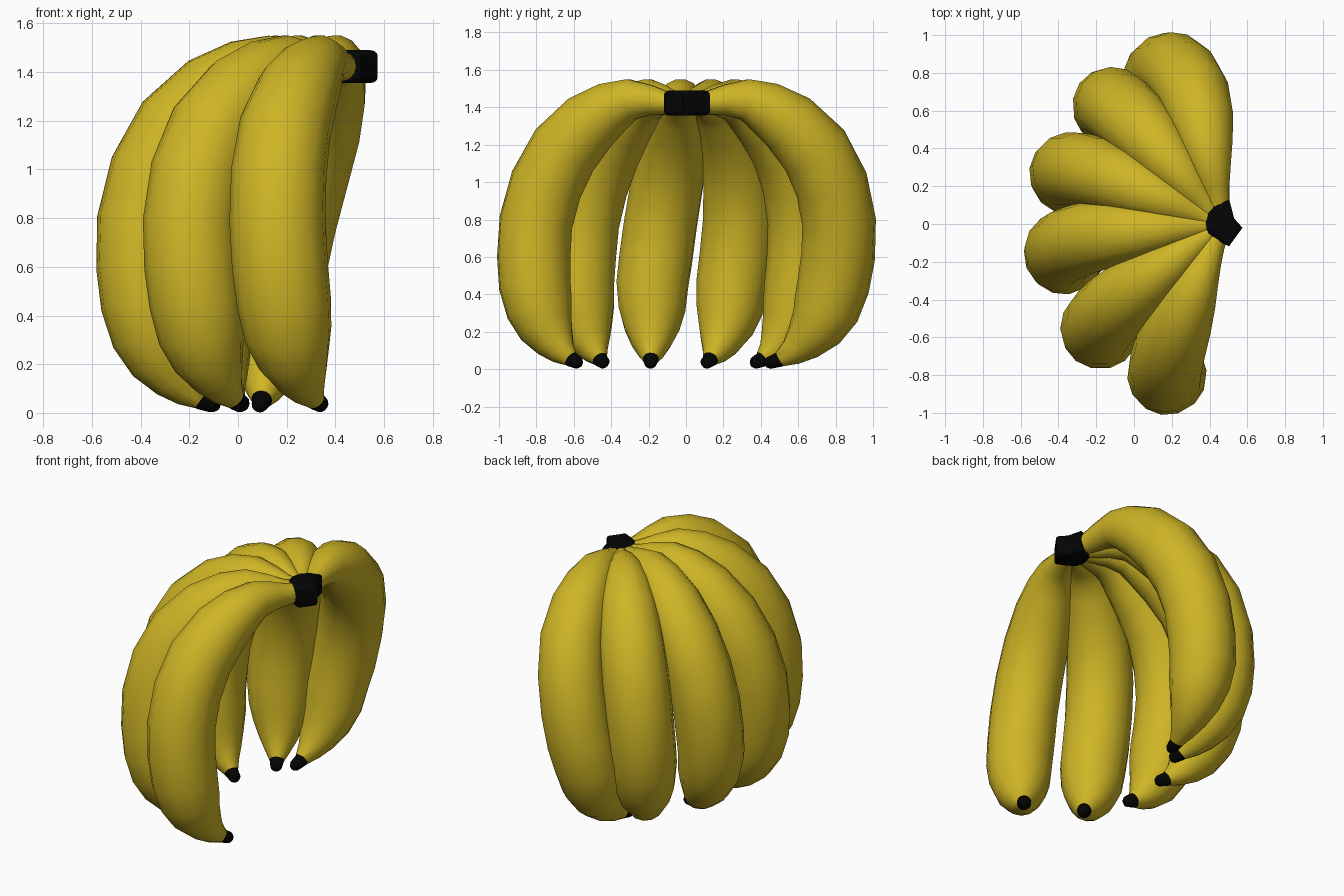
import bpy, bmesh, math
from mathutils import Vector

if "Cube" in bpy.data.objects:
    bpy.data.objects.remove(bpy.data.objects["Cube"])


def material(name, rgb):
    m = bpy.data.materials.new(name)
    m.diffuse_color = (*rgb, 1)
    m.use_nodes = True
    m.node_tree.nodes["Principled BSDF"].inputs["Base Color"].default_value = m.diffuse_color
    return m


yellow = material("banana yellow", (0.62, 0.462, 0.019))
black = material("dark brown black", (0.001, 0.0012, 0.0012))

CROWN = Vector((0.465, 0.0, 0.0))
REACH = 0.865
SIDES = 14

# Upper half: distance from the crown, height, radius
UPPER = [(0.03, 1.422, 0.055), (0.12, 1.425, 0.064), (0.21, 1.438, 0.083),
         (0.32, 1.442, 0.112), (0.43, 1.40, 0.143), (0.56, 1.318, 0.171),
         (0.705, 1.17, 0.19), (0.805, 0.985, 0.197), (0.858, 0.785, 0.198)]
# Lower half: blend from the belly towards the tip, height, radius
LOWER = [(0.0, 0.60, 0.198), (0.04, 0.45, 0.194), (0.15, 0.32, 0.18),
         (0.30, 0.222, 0.15), (0.50, 0.143, 0.11), (0.68, 0.088, 0.072),
         (0.85, 0.054, 0.043), (0.86, 0.052, 0.041), (1.02, 0.033, 0.033),
         (1.07, 0.028, 0.020)]
TIP_RINGS = 3

# Per banana: direction around the crown above and below (degrees), tip position
BANANAS = [(101, 112, (0.09, 0.45)), (130, 134, (0.01, 0.37)),
           (157, 163, (-0.10, 0.11)), (185, 192, (-0.11, -0.19)),
           (217, 222, (0.02, -0.44)), (247, 251, (0.34, -0.58))]


def heading(high, low, z):
    """Direction at height z, turning from high to low down the banana."""
    s = min(max((1.25 - z) / 0.8, 0), 1)
    a = math.radians(high + (low - high) * s)
    return Vector((math.cos(a), math.sin(a), 0))


def banana(name, high, low, tip):
    tip = Vector((*tip, 0))
    path = [(CROWN + heading(high, low, z) * d + Vector((0, 0, z)), r)
            for d, z, r in UPPER]
    path += [((CROWN + heading(high, low, z) * REACH).lerp(tip, w) + Vector((0, 0, z)), r)
             for w, z, r in LOWER]
    mid = heading((high + low) / 2, (high + low) / 2, 0)
    across = Vector((-mid.y, mid.x, 0))
    bm = bmesh.new()
    rings = []
    for i, (p, r) in enumerate(path):
        t = (path[min(i + 1, len(path) - 1)][0] - path[max(i - 1, 0)][0]).normalized()
        side = (across - t * across.dot(t)).normalized()
        up = t.cross(side)
        rings.append([bm.verts.new(p + r * (side * math.cos(k * math.tau / SIDES)
                                            + up * math.sin(k * math.tau / SIDES)))
                      for k in range(SIDES)])
    for i in range(len(rings) - 1):
        for k in range(SIDES):
            j = (k + 1) % SIDES
            f = bm.faces.new((rings[i][k], rings[i][j], rings[i + 1][j], rings[i + 1][k]))
            f.material_index = int(i >= len(rings) - 1 - TIP_RINGS)
    bm.faces.new(rings[0][::-1])
    bm.faces.new(rings[-1]).material_index = 1
    finish(name, bm, [yellow, black], 60)


def finish(name, bm, mats, smooth):
    bmesh.ops.recalc_face_normals(bm, faces=bm.faces)
    me = bpy.data.meshes.new(name)
    bm.to_mesh(me)
    bm.free()
    for m in mats:
        me.materials.append(m)
    ob = bpy.data.objects.new(name, me)
    bpy.context.collection.objects.link(ob)
    bpy.ops.object.select_all(action='DESELECT')
    ob.select_set(True)
    bpy.context.view_layer.objects.active = ob
    bpy.ops.object.shade_smooth_by_angle(angle=math.radians(smooth))


for n, (high, low, tip) in enumerate(BANANAS, 1):
    banana(f"banana_{n}", high, low, tip)

# Crown: dark lump where the bananas join
outline = [(0.372, 0.0), (0.39, 0.07), (0.435, 0.11), (0.505, 0.127), (0.53, 0.03),
           (0.574, -0.02), (0.503, -0.118), (0.44, -0.088), (0.387, -0.055)]
bm = bmesh.new()
base = bm.faces.new([bm.verts.new((x, y, 1.355)) for x, y in outline])
top = bmesh.ops.extrude_face_region(bm, geom=[base])["geom"]
bmesh.ops.translate(bm, vec=(0, 0, 0.135),
                    verts=[g for g in top if isinstance(g, bmesh.types.BMVert)])
rim = [e for e in bm.edges if abs(e.verts[0].co.z - e.verts[1].co.z) < 1e-4]
bmesh.ops.bevel(bm, geom=rim, offset=0.024, segments=3, profile=0.5, affect='EDGES')
finish("crown", bm, [black], 60)
